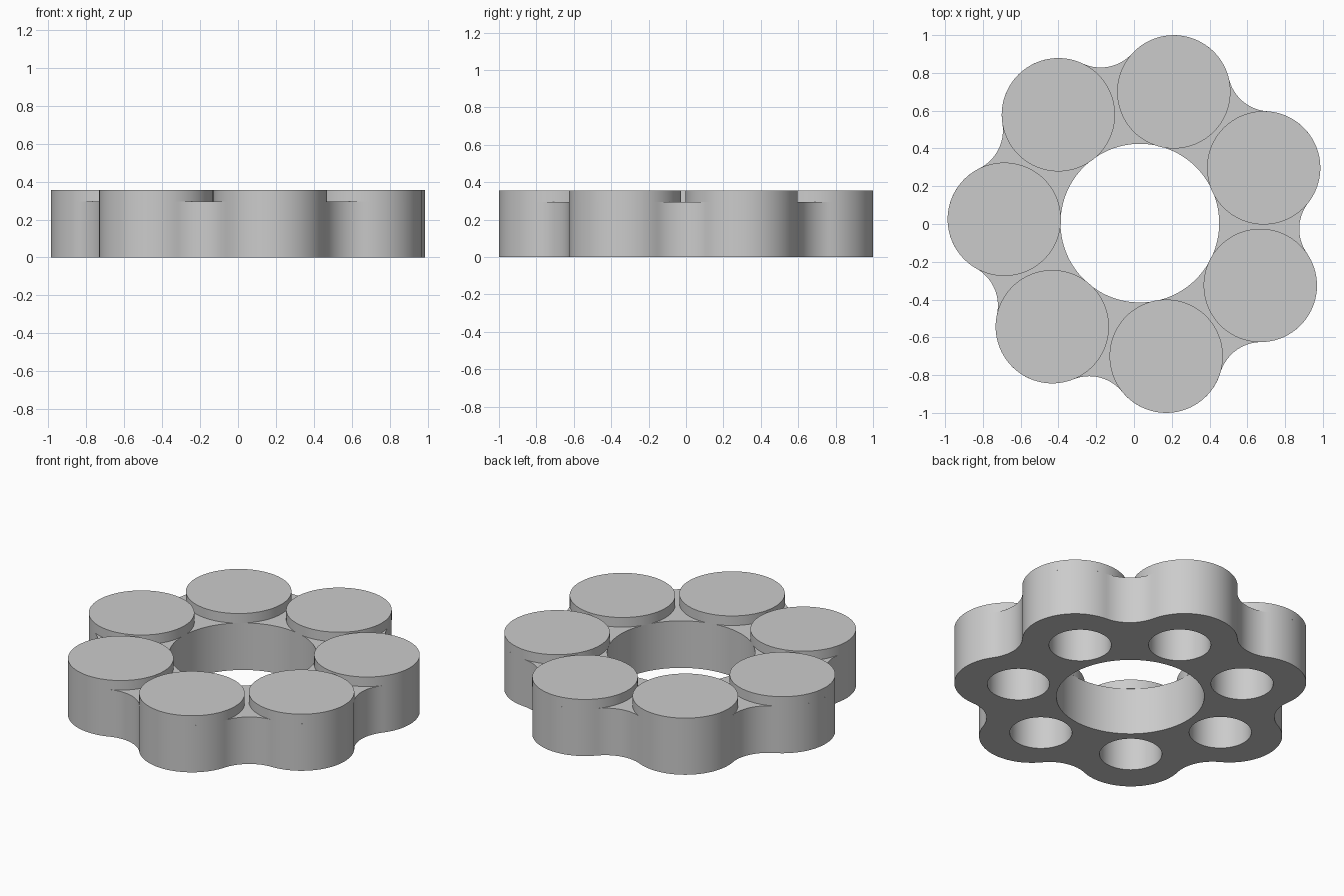
import bpy, bmesh, math
from mathutils import Vector

if "Cube" in bpy.data.objects:
    bpy.data.objects.remove(bpy.data.objects["Cube"], do_unlink=True)

COUNT = 7
CENTER = Vector((0.031, 0.0045))
RING_R, LOBE_R, FILLET_R = 0.718, 0.30, 0.225
HOLE_R, POCKET_R, POCKET_RING = 0.42, 0.177, 0.652
BODY_H, TOTAL_H = 0.295, 0.355
START = math.radians(75.5)
STEP = math.tau / COUNT

grey = bpy.data.materials.new("light grey")
grey.use_nodes = True
COLOR = (0.6, 0.6, 0.6, 1)
grey.diffuse_color = COLOR
grey.node_tree.nodes["Principled BSDF"].inputs["Base Color"].default_value = COLOR


def polar(r, a):
    return Vector((r * math.cos(a), r * math.sin(a)))


def arc(c, r, a0, a1, n):
    """n points from a0 towards a1, leaving out the last end."""
    return [c + polar(r, a0 + (a1 - a0) * i / n) for i in range(n)]


def circle(c, r, n=96):
    return arc(c, r, 0, math.tau, n)


def slab(name, loops, z0, z1):
    """Fill the outline (with holes) and extrude it upwards."""
    bm = bmesh.new()
    edges = []
    for loop in loops:
        vs = [bm.verts.new((p.x, p.y, z0)) for p in loop]
        edges += [bm.edges.new((v, vs[i - 1])) for i, v in enumerate(vs)]
    bmesh.ops.triangle_fill(bm, edges=edges, use_beauty=True, normal=(0, 0, 1))
    new = bmesh.ops.extrude_face_region(bm, geom=bm.faces[:], use_keep_orig=True)
    top = [g for g in new["geom"] if isinstance(g, bmesh.types.BMVert)]
    bmesh.ops.translate(bm, verts=top, vec=(0, 0, z1 - z0))
    bmesh.ops.recalc_face_normals(bm, faces=bm.faces[:])
    mesh = bpy.data.meshes.new(name)
    bm.to_mesh(mesh)
    bm.free()
    mesh.materials.append(grey)
    obj = bpy.data.objects.new(name, mesh)
    bpy.context.collection.objects.link(obj)
    bpy.ops.object.select_all(action='DESELECT')
    obj.select_set(True)
    bpy.context.view_layer.objects.active = obj
    bpy.ops.object.shade_smooth_by_angle(angle=math.radians(30))
    return obj


# Scalloped outline: convex lobes joined by tangent concave fillets
half = STEP / 2
reach = RING_R * math.cos(half) + math.sqrt(
    (LOBE_R + FILLET_R) ** 2 - (RING_R * math.sin(half)) ** 2)
to_fillet = polar(reach, half) - Vector((RING_R, 0))
lean = math.atan2(to_fillet.y, to_fillet.x)
outline = []
for i in range(COUNT):
    a = START + i * STEP
    outline += arc(CENTER + polar(RING_R, a), LOBE_R, a - lean, a + lean, 32)
    outline += arc(CENTER + polar(reach, a + half), FILLET_R,
                   a + lean + math.pi, a + STEP - lean + math.pi, 20)

# Body with the central opening and one pocket under each lobe
angles = [START + i * STEP for i in range(COUNT)]
pockets = [circle(CENTER + polar(POCKET_RING, a), POCKET_R, 64) for a in angles]
slab("ring_body", [outline, circle(CENTER, HOLE_R, 128)] + pockets, 0, BODY_H)

# Raised round pads
for i, a in enumerate(angles):
    slab(f"round_pad_{i + 1}", [circle(CENTER + polar(RING_R, a), LOBE_R)], BODY_H, TOTAL_H)
